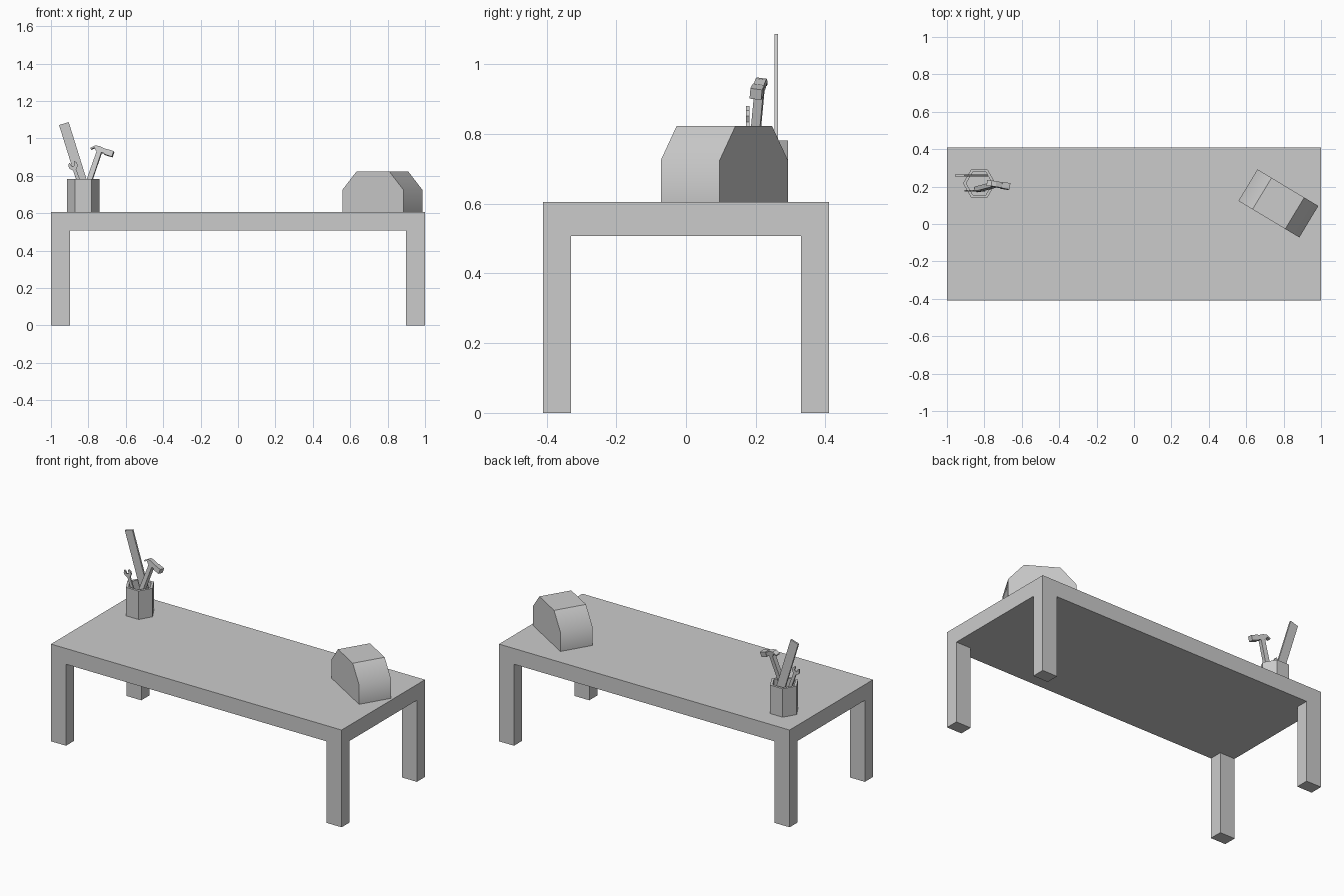
import bpy, bmesh
from math import radians, pi
from mathutils import Matrix, Vector

if "Cube" in bpy.data.objects:
    bpy.data.objects.remove(bpy.data.objects["Cube"])

TOP = 0.605


def finish(name, bm, matrix=Matrix()):
    bmesh.ops.recalc_face_normals(bm, faces=bm.faces)
    me = bpy.data.meshes.new(name)
    bm.to_mesh(me)
    bm.free()
    ob = bpy.data.objects.new(name, me)
    bpy.context.collection.objects.link(ob)
    ob.matrix_world = matrix
    return ob


def prism(name, profile, depth, matrix=Matrix()):
    """Extrude an XZ outline along y, centred on y = 0."""
    bm = bmesh.new()
    face = bm.faces.new([bm.verts.new((x, -depth / 2, z)) for x, z in profile])
    ext = bmesh.ops.extrude_face_region(bm, geom=[face])
    new = [v for v in ext["geom"] if isinstance(v, bmesh.types.BMVert)]
    bmesh.ops.translate(bm, verts=new, vec=(0, depth, 0))
    return finish(name, bm, matrix)


def place(x, y, z, lean=0, tip=0, yaw=0):
    """Location, lean in the front plane, tip towards the back, twist."""
    return (Matrix.Translation((x, y, z)) @ Matrix.Rotation(radians(lean), 4, 'Y')
            @ Matrix.Rotation(radians(-tip), 4, 'X') @ Matrix.Rotation(radians(yaw), 4, 'Z'))


# Table: a slab cut into a grid, with the corner cells extruded into legs
bm = bmesh.new()
bmesh.ops.create_cube(bm, size=1, matrix=Matrix.Translation((0, 0, (TOP + 0.507) / 2))
                      @ Matrix.Diagonal((2, 0.82, TOP - 0.507, 1)))
for axis, pos in ((0, 0.897), (1, 0.33)):
    for s in (-1, 1):
        n = Vector((0, 0, 0))
        n[axis] = 1
        bmesh.ops.bisect_plane(bm, geom=bm.verts[:] + bm.edges[:] + bm.faces[:],
                               plane_co=n * pos * s, plane_no=n)
feet = []
for f in bm.faces:
    c = f.calc_center_median()
    if f.normal.z < -0.9 and abs(c.x) > 0.9 and abs(c.y) > 0.33:
        feet.append(f)
ext = bmesh.ops.extrude_discrete_faces(bm, faces=feet)
for f in ext["faces"]:
    for v in f.verts:
        v.co.z = 0
bmesh.ops.dissolve_limit(bm, angle_limit=0.01, verts=bm.verts[:], edges=bm.edges[:])
finish("table", bm)

# Toolbox: chamfered block, turned on the table
box = prism("toolbox", [(-0.19, 0), (0.19, 0), (0.19, 0.12), (0.102, 0.218),
                        (-0.102, 0.218), (-0.19, 0.12)], 0.197,
            place(0.772, 0.11, TOP, yaw=-31))
bpy.context.view_layer.objects.active = box
box.select_set(True)
bpy.ops.object.shade_smooth_by_angle(angle=radians(45))

# Tool cup: open hexagonal pot
bm = bmesh.new()
bmesh.ops.create_cone(bm, cap_ends=True, segments=6, radius1=0.087, radius2=0.087,
                      depth=0.177, matrix=Matrix.Rotation(pi / 6, 4, 'Z'))
# turn until a corner points along x
if max(v.co.x for v in bm.verts) < 0.08:
    bmesh.ops.rotate(bm, verts=bm.verts, matrix=Matrix.Rotation(pi / 6, 3, 'Z'))
bm.normal_update()
rim = [f for f in bm.faces if f.normal.z > 0.9]
bmesh.ops.inset_region(bm, faces=rim, thickness=0.017)
ext = bmesh.ops.extrude_discrete_faces(bm, faces=rim)
bmesh.ops.translate(bm, verts=ext["faces"][0].verts[:], vec=(0, 0, -0.16))
finish("tool_cup", bm, Matrix.Translation((-0.827, 0.217, TOP + 0.0885)))

# Ruler
prism("ruler", [(-0.027, -0.42), (0.027, -0.42), (0.027, 0), (-0.027, 0)], 0.011,
      place(-0.931, 0.259, 1.079, lean=-17.3))

# Hammer: handle and claw head share one placement at the top of the handle
hammer = place(-0.738, 0.212, 0.938, lean=19, tip=5, yaw=-9)
prism("hammer_handle", [(-0.015, -0.31), (0.015, -0.31), (0.013, 0.01), (-0.013, 0.01)],
      0.026, hammer)
prism("hammer_claw", [(-0.016, -0.013), (0.034, -0.011), (0.034, 0.012), (-0.006, 0.018),
                      (-0.03, 0.014), (-0.05, -0.006), (-0.046, -0.013), (-0.03, 0.001)],
      0.03, hammer)
prism("hammer_face", [(0.03, -0.016), (0.075, -0.016), (0.075, 0.015), (0.03, 0.015)],
      0.034, hammer)

# Wrench: open jaw on a flat shaft
half = [(0.01, -0.24), (0.009, -0.042), (0.023, -0.028), (0.025, -0.012),
        (0.015, 0.004), (0.009, -0.004), (0.009, -0.02)]
prism("wrench", half + [(-x, z) for x, z in reversed(half)], 0.009,
      place(-0.888, 0.177, 0.871, lean=-20))
